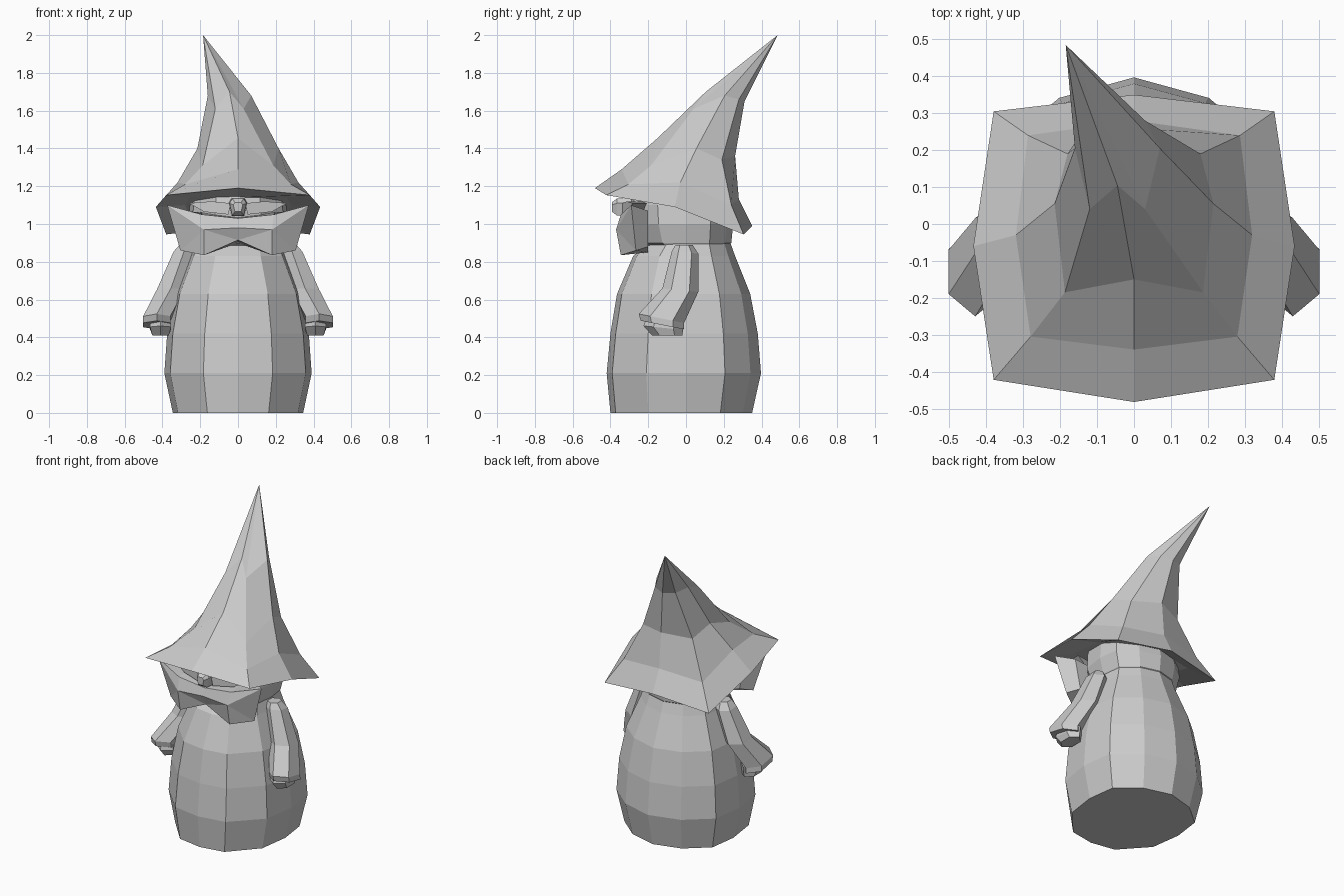
import bpy, bmesh, math
from mathutils import Vector

if "Cube" in bpy.data.objects:
    bpy.data.objects.remove(bpy.data.objects["Cube"])


def loft(name, rings, cap_start=True, cap_end=True, tip=None, mirror=False):
    """Skin a list of equal-length closed rings; optionally end in one tip point."""
    bm = bmesh.new()
    vr = [[bm.verts.new(p) for p in r] for r in rings]
    n = len(rings[0])
    for a, b in zip(vr, vr[1:]):
        for i in range(n):
            j = (i + 1) % n
            bm.faces.new((a[i], a[j], b[j], b[i]))
    if cap_start:
        bm.faces.new(vr[0][::-1])
    if tip:
        t = bm.verts.new(tip)
        for i in range(n):
            bm.faces.new((vr[-1][i], vr[-1][(i + 1) % n], t))
    elif cap_end:
        bm.faces.new(vr[-1])
    return finish(name, bm, mirror)


def finish(name, bm, mirror=False):
    if mirror:
        geo = bm.verts[:] + bm.edges[:] + bm.faces[:]
        dup = bmesh.ops.duplicate(bm, geom=geo)["geom"]
        for v in dup:
            if isinstance(v, bmesh.types.BMVert):
                v.co.x *= -1
        bmesh.ops.remove_doubles(bm, verts=bm.verts[:], dist=0.0005)
    bmesh.ops.recalc_face_normals(bm, faces=bm.faces[:])
    me = bpy.data.meshes.new(name)
    bm.to_mesh(me)
    bm.free()
    ob = bpy.data.objects.new(name, me)
    bpy.context.collection.objects.link(ob)
    return ob


def both(half, shift=0.0):
    """Full ring from a right half listed front to back."""
    left = [(-x, y, z) for x, y, z in half[-2:0:-1]]
    return [(x + shift, y, z) for x, y, z in half + left]


# Twelve-sided cross-section shared by robe and head
SECTION = [(0, -1), (.47, -.93), (.92, -.5), (1, 0), (.93, .52), (.52, .86), (0, 1)]


def section(z, hx, front, back):
    return both([(x * hx, y * (front if y < 0 else back), z) for x, y in SECTION])


# Barrel-shaped robe
loft("robe", [section(*s) for s in [
    (0, .345, .40, .35), (.21, .39, .42, .397), (.42, .375, .40, .38),
    (.63, .335, .365, .34), (.83, .255, .28, .26), (.90, .235, .20, .235)]])

# Head
loft("head", [section(*s) for s in [
    (.88, .23, .20, .22), (.90, .24, .25, .24), (1.0, .265, .29, .25),
    (1.10, .255, .30, .23), (1.16, .24, .29, .2)]])

# Bent pointed hat: underside, brim, then rising rings to the tip
hat = [
    both([(0, -.27, 1.14), (.26, -.25, 1.14), (.28, 0, 1.10), (.25, .2, 1.03), (0, .22, 1.06)]),
    both([(0, -.482, 1.19), (.38, -.422, 1.153), (.435, -.06, 1.09), (.38, .305, .945), (0, .35, .99)]),
    both([(0, -.34, 1.29), (.28, -.305, 1.21), (.32, -.03, 1.22), (.287, .24, 1.10), (0, .28, 1.13)]),
    both([(0, -.15, 1.455), (.187, -.185, 1.31), (.215, .055, 1.40), (.18, .19, 1.34), (0, .26, 1.36)]),
    both([(0, .105, 1.70), (.075, .04, 1.61), (.115, .205, 1.68), (.075, .28, 1.66), (0, .31, 1.65)], -.045)]
loft("pointed_hat", hat, tip=(-.185, .485, 2.0))

# Moustache-like beard: right half, mirrored
front = [(0, -.35, 1.03), (.19, -.345, 1.05), (.375, -.29, 1.10),
         (.305, -.265, .86), (.18, -.345, .835), (0, -.335, .915)]
back = [(0, -.2, 1.04), (.19, -.2, 1.06), (.29, -.2, 1.07),
        (.25, -.2, .88), (.16, -.2, .85), (0, -.2, .90)]
bm = bmesh.new()
f = [bm.verts.new(p) for p in front]
b = [bm.verts.new(p) for p in back]
ridge, mid = bm.verts.new((.18, -.37, .97)), bm.verts.new((0, -.365, .98))
for i in range(5):
    bm.faces.new((f[i], f[i + 1], b[i + 1], b[i]))
for face in [(f[0], f[1], ridge, mid), (f[1], f[2], ridge), (f[2], f[3], ridge),
             (f[3], f[4], ridge), (f[4], f[5], ridge), (f[5], mid, ridge)]:
    bm.faces.new(face)
bm.faces.new(b)
finish("beard", bm, mirror=True)


def hexagon(x, y, z, rx, ry, slope=0.0):
    """Six-sided arm section, tilted along y."""
    pts = []
    for k in range(6):
        a = math.radians(30 + 60 * k)
        dy = ry * math.sin(a)
        pts.append(Vector((x + rx * math.cos(a), y + dy, z + slope * dy)))
    return pts


# Flared sleeves and hands
loft("sleeves", [hexagon(*s) for s in [
    (.275, -.01, .89, .04, .045), (.285, -.005, .85, .065, .07, -.1),
    (.355, -.03, .65, .085, .095, -.1), (.43, -.13, .50, .083, .12, -.2),
    (.43, -.125, .465, .083, .115, -.2)]], mirror=True)
loft("hands", [hexagon(*s) for s in [
    (.41, -.11, .49, .06, .10, -.1), (.41, -.12, .45, .065, .105, -.1),
    (.41, -.10, .41, .05, .08, 0)]], mirror=True)

# Nose
loft("nose", [[(x * s, y, 1.09 + z * s) for x, z in
               [(.03, .045), (.045, .02), (.03, -.045), (-.03, -.045), (-.045, .02), (-.03, .045)]]
              for s, y in [(1.1, -.27), (1, -.365), (.55, -.392)]])

# Eye ridges beside the nose
loft("eye_ridges", [[(x, y + (x - .05) * .25, z) for x, z in
                     [(.04, 1.11), (.14, 1.12), (.26, 1.11), (.18, 1.065), (.05, 1.05)]]
                    for y in (-.26, -.335)], mirror=True)
